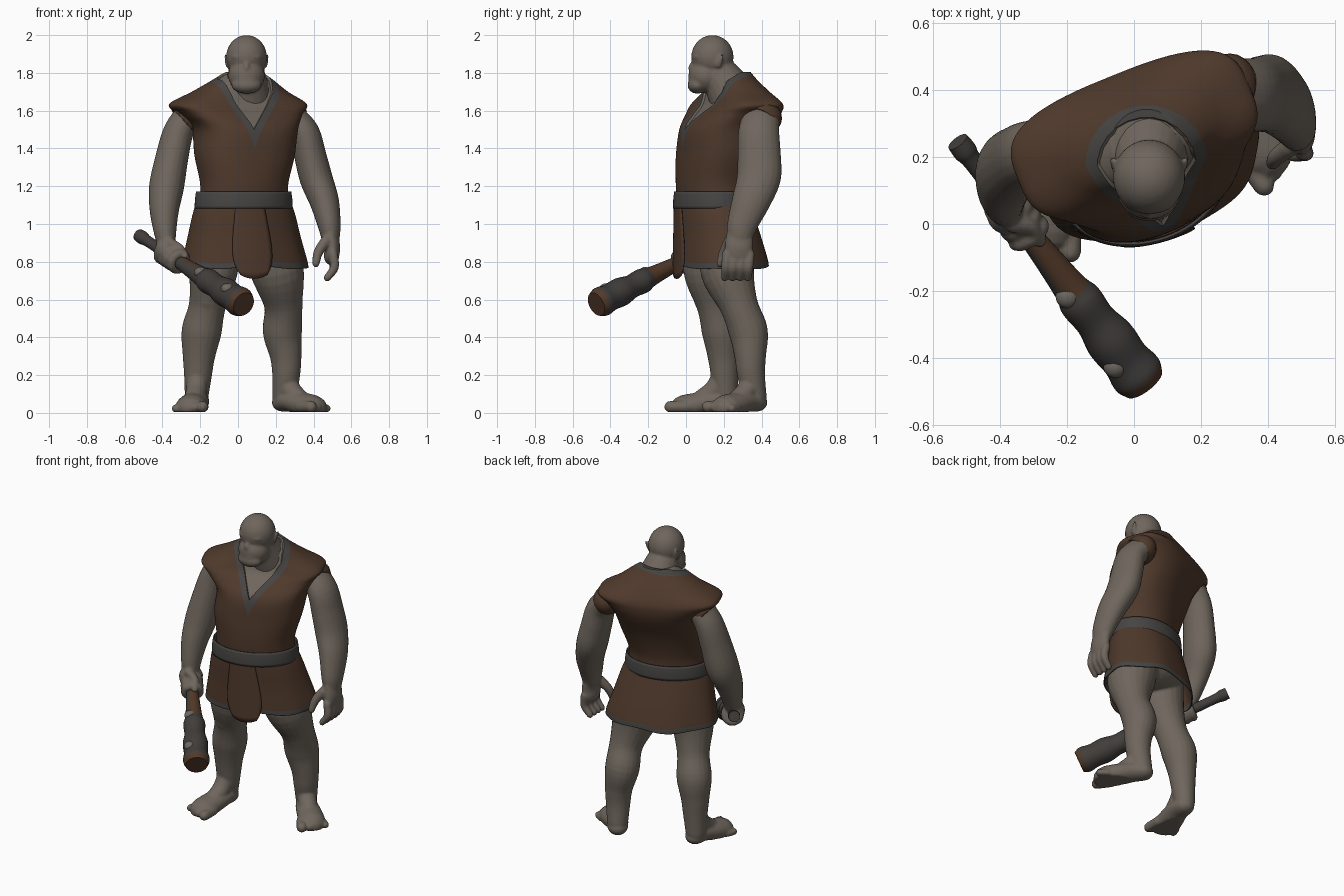
import bpy, bmesh, math
from mathutils import Vector, Matrix, Quaternion

if "Cube" in bpy.data.objects:
    bpy.data.objects.remove(bpy.data.objects["Cube"], do_unlink=True)


def material(name, *rgb):
    mat = bpy.data.materials.new(name)
    mat.use_nodes = True
    mat.diffuse_color = (*rgb, 1)
    mat.node_tree.nodes["Principled BSDF"].inputs["Base Color"].default_value = (*rgb, 1)
    return mat


skin = material("grey_skin", .16, .134, .11)
leather = material("brown_leather", .08, .042, .025)
trim = material("grey_trim", .061, .059, .055)
dark_wood = material("dark_club_wrap", .052, .047, .043)
bare_wood = material("brown_club_wood", .085, .041, .022)
stone = material("pale_stud", .15, .135, .12)


def finish(name, bm, mats, solid=0):
    """Turn a bmesh into a smooth shaded object."""
    bmesh.ops.recalc_face_normals(bm, faces=bm.faces)
    mesh = bpy.data.meshes.new(name)
    bm.to_mesh(mesh)
    bm.free()
    for mat in mats:
        mesh.materials.append(mat)
    obj = bpy.data.objects.new(name, mesh)
    bpy.context.collection.objects.link(obj)
    if solid:
        mod = obj.modifiers.new("thickness", "SOLIDIFY")
        mod.thickness = solid
        mod.offset = 1
    bpy.ops.object.select_all(action="DESELECT")
    bpy.context.view_layer.objects.active = obj
    obj.select_set(True)
    bpy.ops.object.shade_smooth_by_angle(angle=math.radians(40))
    return obj


def spline(rows, steps):
    """Catmull-Rom interpolation through rows of numbers."""
    rows = [Vector(r) for r in rows]
    ext = [rows[0] * 2 - rows[1]] + rows + [rows[-1] * 2 - rows[-2]]
    out = []
    for a, b, c, d in zip(ext, ext[1:], ext[2:], ext[3:]):
        for i in range(steps):
            t = i / steps
            out.append((b * 2 + (c - a) * t + (a * 2 - b * 5 + c * 4 - d) * t ** 2
                        + (b * 3 - a - c * 3 + d) * t ** 3) / 2)
    return out + [rows[-1]]


def bridge(bm, rings, capped):
    rings = [[bm.verts.new(p) for p in ring] for ring in rings]
    n = len(rings[0])
    for lo, hi in zip(rings, rings[1:]):
        for i in range(n):
            bm.faces.new((lo[i], lo[(i + 1) % n], hi[(i + 1) % n], hi[i]))
    if capped:
        bm.faces.new(rings[0][::-1])
        bm.faces.new(rings[-1])


def tube(bm, rows, flat=(1, 1, 1), place=Matrix(), n=20, round_ends=True):
    """Sweep a circle along (x, y, z, radius) rows, stretched by flat."""
    pts = spline(rows, 5)
    centres = [p.to_3d() for p in pts]
    radii = [p[3] for p in pts]
    if round_ends:
        for end, step in ((0, centres[0] - centres[1]), (-1, centres[-1] - centres[-2])):
            tip, r = centres[end], radii[end]
            extra = [(tip + step.normalized() * r * math.sin(a), r * math.cos(a)) for a in (.5, 1, 1.4)]
            if end == 0:
                centres = [e[0] for e in extra[::-1]] + centres
                radii = [e[1] for e in extra[::-1]] + radii
            else:
                centres += [e[0] for e in extra]
                radii += [e[1] for e in extra]
    frame, old, rings = Quaternion(), Vector((0, 0, 1)), []
    for i, c in enumerate(centres):
        tangent = (centres[min(i + 1, len(centres) - 1)] - centres[max(i - 1, 0)]).normalized()
        frame = old.rotation_difference(tangent) @ frame
        old = tangent
        ring = []
        for k in range(n):
            a = math.tau * k / n
            off = frame @ Vector((math.cos(a), math.sin(a), 0)) * radii[i]
            ring.append(place @ (c + Vector(o * f for o, f in zip(off, flat))))
        rings.append(ring)
    bridge(bm, rings, True)


def blob(bm, centre, size):
    bmesh.ops.create_uvsphere(bm, u_segments=24, v_segments=16, radius=1,
                              matrix=Matrix.Translation(centre) @ Matrix.Diagonal((*size, 1)))


def turn(degrees):
    return Matrix.Rotation(math.radians(degrees), 3, "Z")


def boxy(value, power):
    return math.copysign(abs(value) ** power, value)


def loft(bm, rows, angle=19, steps=6, n=72, fold=0, capped=False):
    """Stack turned rounded boxes: (x, y, z, half width, half depth, roundness)."""
    rings = []
    pts = spline(rows, steps)
    for j, (x, y, z, a, b, power) in enumerate(pts):
        ring = []
        for k in range(n):
            t = math.tau * k / n
            s = 1 + fold * j / len(pts) * math.sin(7 * t + 1)
            ring.append(Vector((x, y, z)) + turn(angle) @ Vector((a * s * boxy(math.cos(t), power),
                                                                  b * s * boxy(math.sin(t), power), 0)))
        rings.append(ring)
    bridge(bm, rings, capped)


# Body: limbs, head, hands and feet fused into one skin
body = bmesh.new()
tube(body, [(.29, .395, 1.56, .075), (.352, .385, 1.48, .081), (.383, .388, 1.36, .085), (.414, .385, 1.24, .087),
            (.457, .345, 1.12, .078), (.482, .3, 1, .062), (.49, .285, .93, .05)], (1, 1.35, 1))
tube(body, [(-.275, .22, 1.56, .075), (-.318, .21, 1.48, .081), (-.348, .19, 1.36, .087), (-.378, .16, 1.2, .093),
            (-.39, .11, 1.08, .079), (-.387, .07, .97, .062), (-.38, .05, .9, .05)], (1, 1.2, 1))
tube(body, [(.16, .22, .92, .14), (.208, .22, .75, .143), (.24, .28, .57, .102), (.235, .33, .43, .104),
            (.253, .34, .3, .084), (.255, .345, .2, .074), (.245, .365, .08, .063)])
tube(body, [(-.11, .13, .92, .13), (-.13, .115, .75, .128), (-.162, .155, .57, .098), (-.193, .19, .43, .106),
            (-.207, .2, .3, .086), (-.212, .205, .2, .074), (-.22, .21, .08, .062)])
blob(body, (.03, .19, .93), (.22, .18, .14))
blob(body, (.235, .22, .62), (.06, .05, .07))
blob(body, (-.16, .09, .61), (.06, .05, .07))

# Feet with sloping insteps and toes, the right one mirrored
for side, heel, angle in ((1, (.24, .37, 0), 40), (-1, (-.215, .21, 0), -5)):
    place = Matrix.Translation(heel) @ Matrix.Rotation(math.radians(angle), 4, "Z") @ Matrix.Diagonal((side, 1, 1, 1))
    tube(body, [(0, 0, .055, .062), (0, -.07, .06, .07), (.01, -.15, .045, .078), (.015, -.215, .03, .083)],
         (1, 1, .8), place)
    tube(body, [(0, -.02, .19, .055), (0, -.06, .12, .056), (.005, -.13, .065, .055)], place=place)
    for i in range(4):
        x, r = -.045 + i * .042, .032 - i * .003
        tube(body, [(x, -.2, r, r), (x * 1.15, -.29 + i * .015, r, r)], place=place, n=12)

# Left hand hanging open
tube(body, [(.49, .285, .95, .046), (.5, .28, .88, .048), (.495, .28, .83, .048)], (.85, 1.55, 1))
for i in range(4):
    y = .215 + i * .041
    tube(body, [(.503, y, .84, .026), (.51, y - .005, .77, .024), (.473, y - .01, .715, .02)], n=12)
tube(body, [(.465, .23, .91, .03), (.425, .2, .85, .026), (.412, .18, .79, .02)], n=12)

# Right hand wrapped around the club
butt, head = Vector((-.525, .245, .94)), Vector((.03, -.475, .575))
axis = (head - butt).normalized()
across = axis.cross(Vector((0, 0, 1))).normalized()
over = across.cross(axis)
blob(body, (-.385, .035, .86), (.055, .065, .07))
for i in range(4):
    grip = butt.lerp(head, .25 + i * .043)
    loop = [grip + (across * math.cos(a) + over * math.sin(a)) * .046 for a in (.6, 1.6, 2.6, 3.6, 4.6, 5.6, 6.4)]
    tube(body, [(*p, .025) for p in loop], n=12)
tube(body, [(-.36, .0, .9, .028), (-.31, -.01, .87, .025), (-.28, -.05, .83, .02)], n=12)

# Neck and head with brow, nose, jaw, lips and small pointed ears
tube(body, [(.05, .27, 1.64, .14), (.045, .21, 1.74, .115), (.045, .16, 1.82, .092)])
blob(body, (.045, .14, 1.885), (.108, .112, .115))
blob(body, (.045, .105, 1.785), (.097, .092, .092))
blob(body, (.045, .06, 1.735), (.08, .052, .045))
blob(body, (.045, .068, 1.885), (.082, .038, .024))
blob(body, (.045, .038, 1.825), (.019, .026, .034))
blob(body, (.045, .036, 1.765), (.055, .024, .014))
for side in (-1, 1):
    x = .045 + side * .1
    tube(body, [(x, .17, 1.845, .02), (x + side * .008, .185, 1.875, .014), (x + side * .016, .197, 1.9, .006)],
         (.6, 1, 1), n=12)
for v in body.verts:
    v.co.z = max(v.co.z, .004)
body_obj = finish("body", body, [skin])
remesh = body_obj.modifiers.new("fuse", "REMESH")
remesh.mode, remesh.voxel_size, remesh.use_smooth_shade = "VOXEL", .0075, True
relax = body_obj.modifiers.new("relax", "SMOOTH")
relax.factor, relax.iterations = .5, 5

# Tunic top, with a V neck in front and a round collar behind
top = bmesh.new()
loft(top, [(.032, .14, 1.12, .238, .175, .95), (.033, .14, 1.22, .238, .18, .9), (.035, .167, 1.36, .265, .198, .8),
           (.035, .215, 1.5, .275, .225, .72), (.01, .25, 1.58, .33, .205, .66), (0, .27, 1.635, .37, .175, .62),
           (.01, .265, 1.7, .262, .145, .8), (.025, .25, 1.76, .17, .12, .95), (.03, .25, 1.805, .1, .09, 1)],
     angle=22, capped=True)
down = Vector((.06, -.37, -.38)).normalized()
wide = Vector((.987, .16, 0)).normalized()
facing = down.cross(wide)
tip = Vector((.03, .34, 1.81)) + down * .55
planes = []
for side in (-1, 1):
    edge = wide * side * .165 - down * .34
    planes.append((tip, edge.cross(facing).normalized()))
for i in range(13):
    ray = Vector((math.cos(math.pi * i / 12), math.sin(math.pi * i / 12), 0))
    planes.append((Vector((.038, .17, 1.7)) + ray * .183, ray))
planes = [(p, n if n.dot(Vector((.04, .15, 1.75)) - p) < 0 else -n) for p, n in planes]
for inset in (0, .036):
    for p, normal in planes:
        bmesh.ops.bisect_plane(top, geom=top.verts[:] + top.edges[:] + top.faces[:],
                               plane_co=p - normal * inset, plane_no=normal)
bmesh.ops.recalc_face_normals(top, faces=top.faces)
for f in top.faces:
    depth = max(n.dot(f.calc_center_median() - p) for p, n in planes)
    if f.normal.dot(facing) > -.2 and depth < 0:
        f.material_index = 2 if depth < -.036 else 1
opening = [f for f in top.faces if f.material_index == 2]
bmesh.ops.inset_region(top, faces=opening, thickness=.003, depth=-.012)
finish("tunic_top", top, [leather, trim, skin])

# Sleeve caps over the shoulders
for name, centre, size, cut in (
        ("left_sleeve_cap", Vector((.285, .395, 1.56)), (.08, .105, .085), Vector((.75, -.35, -.6))),
        ("right_sleeve_cap", Vector((-.275, .215, 1.56)), (.08, .085, .085), Vector((-.75, -.1, -.65)))):
    cap = bmesh.new()
    blob(cap, centre, size)
    bmesh.ops.bisect_plane(cap, geom=cap.verts[:] + cap.edges[:] + cap.faces[:], clear_outer=True,
                           plane_co=centre + cut * .025, plane_no=cut)
    finish(name, cap, [leather], .008)

# Skirt with a trimmed hem
skirt = bmesh.new()
loft(skirt, [(.03, .14, 1.13, .24, .177, 1), (.032, .148, 1.06, .268, .188, 1), (.035, .17, .93, .3, .205, 1),
             (.04, .185, .81, .33, .222, 1), (.04, .187, .77, .336, .226, 1)], fold=.02)
for f in skirt.faces:
    f.material_index = int(f.calc_center_median().z < .798)
for v in skirt.verts:
    v.co.z += .012 * math.sin(v.co.x * 16) * (1.13 - v.co.z) * 2
finish("skirt", skirt, [leather, trim], .008)

# Front flap following the curve of the skirt
flap = bmesh.new()
cols, levels = 10, 12
grid = []
for j in range(levels + 1):
    t = j / levels
    centre = Vector((.035, .142 + .05 * t, 0))
    row = []
    for i in range(cols + 1):
        s = i / cols * 2 - 1
        a = math.radians(-98 + 3 * t + s * (17 + 6 * t - 11 * t ** 5))
        p = centre + turn(19) @ Vector(((.258 + .095 * t) * math.cos(a), (.19 + .052 * t) * math.sin(a), 0))
        p.z = 1.11 - t * (.4 - .02 * s * s)
        row.append(flap.verts.new(p))
    grid.append(row)
for lo, hi in zip(grid, grid[1:]):
    for i in range(cols):
        flap.faces.new((lo[i], lo[i + 1], hi[i + 1], hi[i]))
finish("front_flap", flap, [leather], .008)

# Belt
belt = bmesh.new()
loft(belt, [(.03, .14, 1.082, .258, .193, 1), (.03, .14, 1.128, .256, .192, 1), (.03, .14, 1.17, .25, .187, 1)], steps=3)
finish("belt", belt, [trim], .008)

# Club: wrapped handle, bare strip and blunt head
club = bmesh.new()
profile = [(0, .034), (.04, .036), (.09, .029), (.3, .032), (.45, .04), (.6, .052), (.66, .066),
           (.74, .062), (.82, .076), (.9, .072), (.96, .08), (1, .066)]
tube(club, [(*butt.lerp(head, t), r) for t, r in profile], n=24, round_ends=False)
bmesh.ops.recalc_face_normals(club, faces=club.faces)
for f in club.faces:
    t = (f.calc_center_median() - butt).dot(axis) / (head - butt).length
    strip = .36 < t < .62 and f.normal.dot(across) < .5 and f.normal.z > -.5
    f.material_index = int(strip or t > .965)
finish("club", club, [dark_wood, bare_wood])

# Pale studs on the club
for name, t, r, a in (("lower_club_stud", .61, .055, .9), ("upper_club_stud", .88, .074, .85)):
    stud = bmesh.new()
    blob(stud, butt.lerp(head, t) + (across * math.cos(a) + over * math.sin(a)) * (r - .02), (.036, .036, .03))
    finish(name, stud, [stone])
